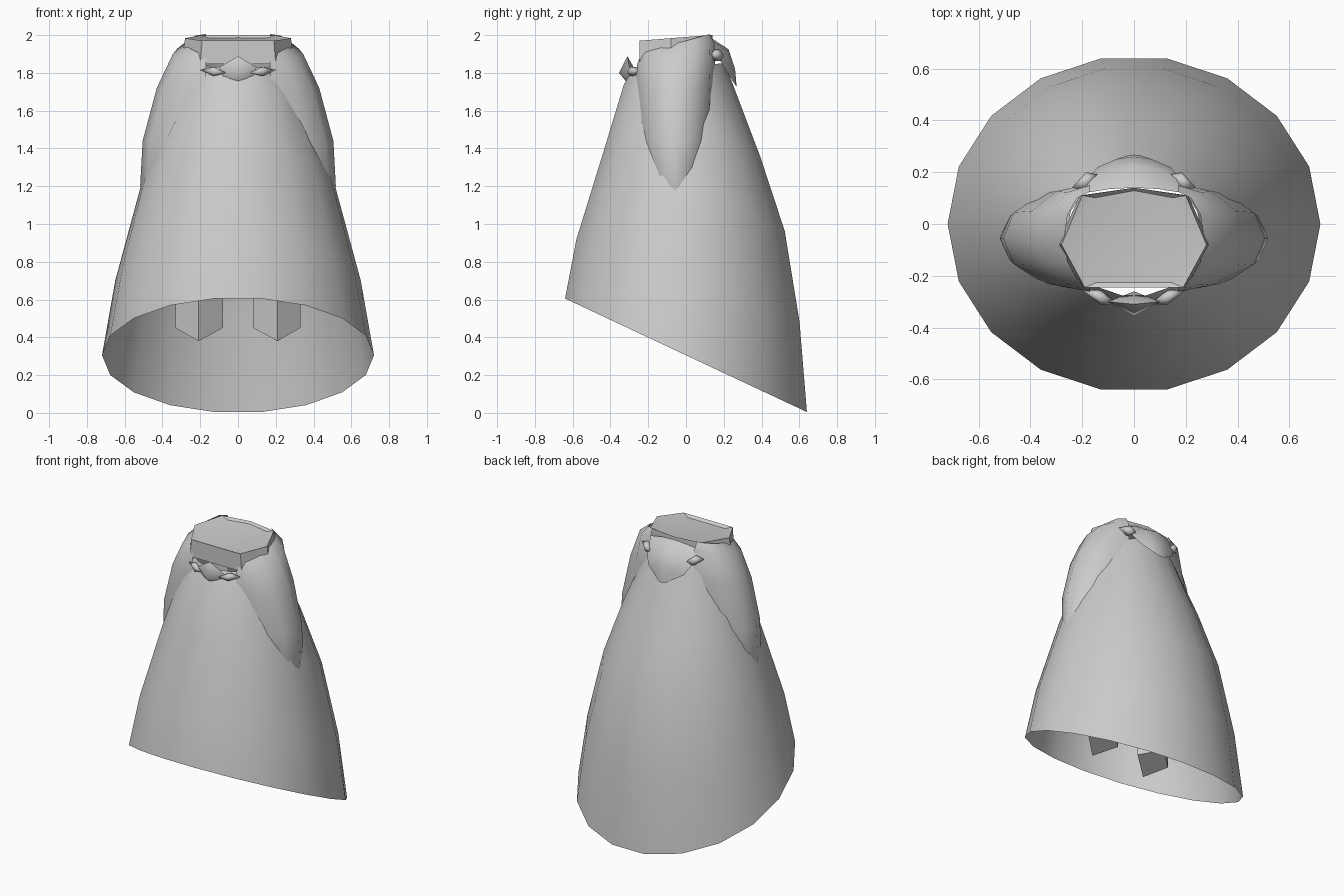
import bpy
import math

if "Cube" in bpy.data.objects:
    bpy.data.objects.remove(bpy.data.objects["Cube"])

grey = bpy.data.materials.new("cloth grey")
grey.diffuse_color = (0.6, 0.6, 0.6, 1)
grey.use_nodes = True
grey.node_tree.nodes["Principled BSDF"].inputs["Base Color"].default_value = grey.diffuse_color


def make(name, verts, faces, smooth=50):
    me = bpy.data.meshes.new(name)
    me.from_pydata(verts, [], faces)
    me.materials.append(grey)
    ob = bpy.data.objects.new(name, me)
    bpy.context.collection.objects.link(ob)
    bpy.ops.object.select_all(action='DESELECT')
    ob.select_set(True)
    bpy.context.view_layer.objects.active = ob
    bpy.ops.object.mode_set(mode='EDIT')
    bpy.ops.mesh.select_all(action='SELECT')
    bpy.ops.mesh.normals_make_consistent(inside=False)
    bpy.ops.object.mode_set(mode='OBJECT')
    if smooth:
        bpy.ops.object.shade_smooth_by_angle(angle=math.radians(smooth))
    return ob


def loft(name, rings, closed=True, cap_end=False, smooth=50):
    n = len(rings[0])
    verts = [p for r in rings for p in r]
    faces = []
    for i in range(len(rings) - 1):
        for j in range(n if closed else n - 1):
            k = (j + 1) % n
            faces.append((i * n + j, i * n + k, (i + 1) * n + k, (i + 1) * n + j))
    if cap_end:
        faces.append(tuple(range((len(rings) - 1) * n, len(rings) * n)))
    return make(name, verts, faces, smooth)


# Skirt: tilted 18-sided rings (half width, front y, front z, back y, back z)
levels = [(0.72, -0.65, 0.61, 0.65, 0.0), (0.65, -0.59, 0.92, 0.61, 0.48),
          (0.52, -0.44, 1.40, 0.53, 0.96), (0.39, -0.335, 1.74, 0.40, 1.35),
          (0.26, -0.28, 1.83, 0.21, 1.85)]
rings = []
for rx, yf, zf, yb, zb in levels:
    ring = []
    for i in range(18):
        a = math.radians(20 * i)
        s = math.sin(a)
        ring.append((rx * math.cos(a), (yf + yb) / 2 + (yb - yf) / 2 * s,
                     (zf + zb) / 2 + (zb - zf) / 2 * s))
    rings.append(ring)
loft("skirt", rings)

# Shoulder flaps: half-oval shells (z, inner x, outer x, half depth, tilt)
flap = [(1.955, 0.17, 0.27, 0.18, 0.28), (1.90, 0.17, 0.345, 0.205, 0.28),
        (1.72, 0.17, 0.43, 0.21, 0.1), (1.44, 0.2, 0.505, 0.20, 0),
        (1.20, 0.27, 0.518, 0.16, 0), (1.10, 0.3, 0.50, 0.08, 0)]
for side, label in ((1, "right"), (-1, "left")):
    rings = []
    for z, xi, xo, ry, tilt in flap:
        ring = []
        for i in range(7):
            a = math.radians(-90 + 30 * i)
            y = -0.055 + ry * math.sin(a)
            ring.append((side * (xi + (xo - xi) * math.cos(a)), y, z + tilt * (y + 0.055)))
        rings.append(ring)
    loft(label + "_shoulder_flap", rings, closed=False)

# Neck band: low collar with a sunken cap
half = [(0, 0.14), (0.2, 0.11), (0.28, -0.08), (0.19, -0.245)]
outline = half + [(-x, y) for x, y in reversed(half[1:])]
bottom = [(x * 1.05, y, 1.9 + 0.28 * (y + 0.06)) for x, y in outline]
top = [(x, y, 1.97 + 0.08 * (y + 0.25)) for x, y in outline]
sunk = [(x * 0.75, y * 0.92, 1.955 + 0.08 * (y + 0.25)) for x, y in outline]
loft("neck_band", [bottom, top, sunk], cap_end=True, smooth=30)

# Legs: four-sided tubes with a pointed lower front
for side, label in ((1, "right"), (-1, "left")):
    rings = []
    for z, drop in ((1.1, 0), (0.45, 0.07)):
        rings.append([(side * 0.08, -0.06, z), (side * 0.21, -0.16, z - drop),
                      (side * 0.33, -0.06, z), (side * 0.21, 0.05, z + drop / 2)])
    loft(label + "_leg", rings, cap_end=True, smooth=0)

# Front clasp: faceted gem
rim = [(0, -0.31, 1.888), (0.1, -0.30, 1.83), (0.07, -0.29, 1.76), (0, -0.30, 1.735),
       (-0.07, -0.29, 1.76), (-0.1, -0.30, 1.83)]
fan = [(i, (i + 1) % 6, 6) for i in range(6)] + [(i, (i + 1) % 6, 7) for i in range(6)]
make("front_clasp", rim + [(0, -0.355, 1.80), (0, -0.26, 1.80)], fan, 60)


# Small knots beside the clasp and beside the hood
def knot(name, a, b, r):
    mid = [(p + q) / 2 for p, q in zip(a, b)]
    ring = [(mid[0], mid[1] + r * math.cos(t), mid[2] + r * math.sin(t))
            for t in (math.radians(60 * i) for i in range(6))]
    make(name, ring + [a, b], fan, 70)


for side, label in ((1, "right"), (-1, "left")):
    knot(label + "_front_knot", (side * 0.06, -0.31, 1.80), (side * 0.2, -0.255, 1.815), 0.028)
    knot(label + "_back_knot", (side * 0.13, 0.19, 1.88), (side * 0.24, 0.14, 1.905), 0.035)

# Back hood: pointed drape behind the neck
hood = []
for w, ys, yc, zs, zc in ((0.19, 0.12, 0.14, 1.95, 1.98), (0.19, 0.16, 0.225, 1.90, 1.925),
                          (0.14, 0.22, 0.26, 1.80, 1.82), (0.05, 0.255, 0.268, 1.745, 1.725)):
    hood.append([(w * t, yc + (ys - yc) * t * t, zc + (zs - zc) * t * t)
                 for t in (-1, -0.5, 0, 0.5, 1)])
loft("back_hood", hood, closed=False)
